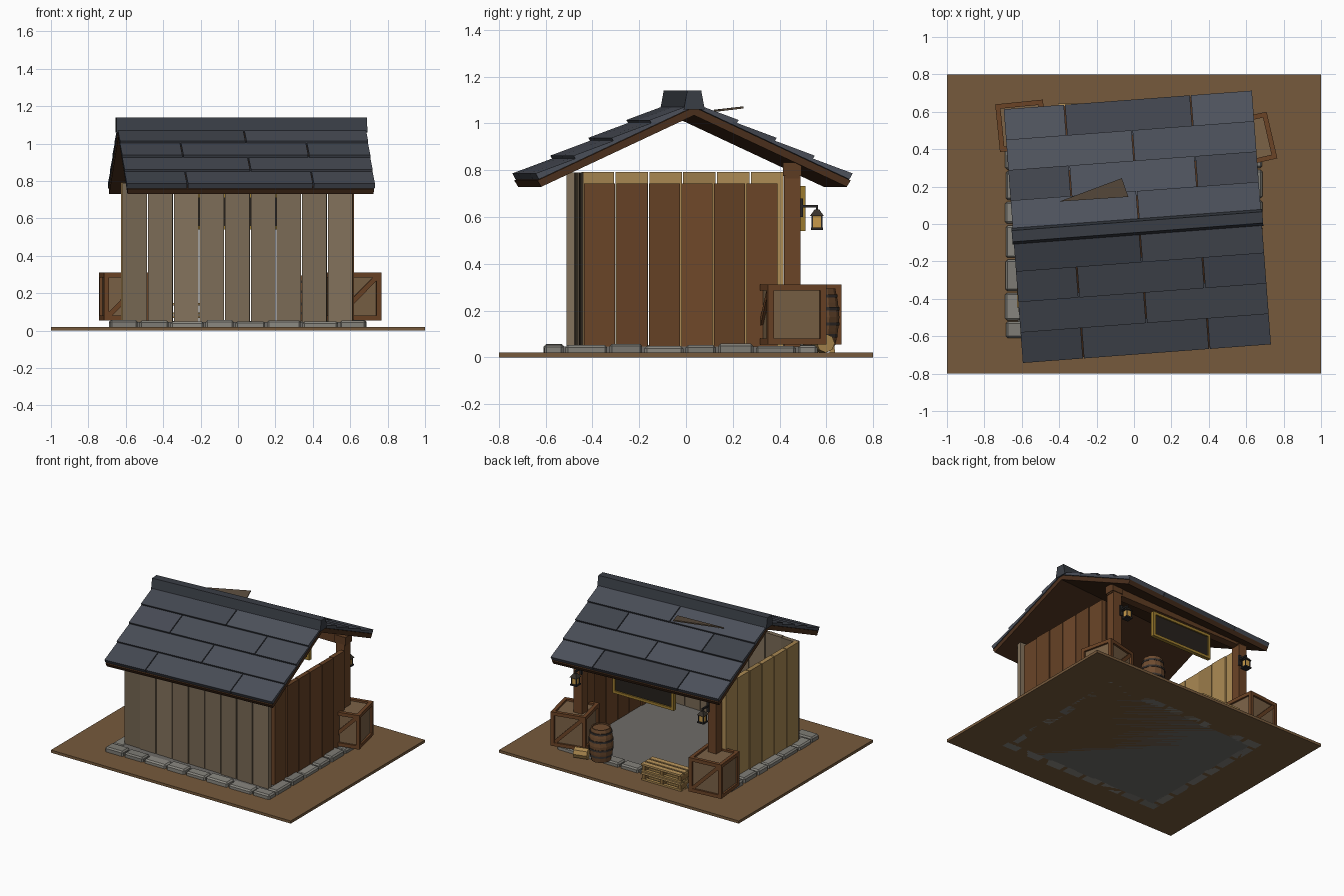
import bpy, bmesh, math, random
from mathutils import Matrix, Vector

if "Cube" in bpy.data.objects:
    bpy.data.objects.remove(bpy.data.objects["Cube"])

random.seed(4)
MATS = {}


def mat(hexcol, tone=1.0):
    key = (hexcol, round(tone, 2))
    if key not in MATS:
        m = bpy.data.materials.new("paint_" + hexcol)
        rgb = [(int(hexcol[i:i + 2], 16) / 255) ** 2.2 * tone for i in (0, 2, 4)]
        m.diffuse_color = (*rgb, 1)
        m.use_nodes = True
        m.node_tree.nodes["Principled BSDF"].inputs["Base Color"].default_value = m.diffuse_color
        MATS[key] = m
    return MATS[key]


def finish(name, bm, col, M=None, bevel=0, tone=1.0):
    bmesh.ops.recalc_face_normals(bm, faces=bm.faces)
    me = bpy.data.meshes.new(name)
    bm.to_mesh(me)
    bm.free()
    ob = bpy.data.objects.new(name, me)
    bpy.context.collection.objects.link(ob)
    ob.matrix_world = M or Matrix()
    me.materials.append(mat(col, tone))
    if bevel:
        b = ob.modifiers.new("bevel", 'BEVEL')
        b.width, b.segments = bevel, 1
    return ob


def box(name, lo, hi, col, M=None, bevel=0, tone=1.0):
    bm = bmesh.new()
    lo, hi = Vector(lo), Vector(hi)
    bmesh.ops.create_cube(bm, size=1, matrix=Matrix.Translation((lo + hi) / 2) @ Matrix.Diagonal((*(hi - lo), 1)))
    return finish(name, bm, col, M, bevel, tone)


def prism(name, a, b, col, M=None, tone=1.0):
    """Solid between two matching polygons a and b."""
    bm = bmesh.new()
    va, vb = [bm.verts.new(p) for p in a], [bm.verts.new(p) for p in b]
    bm.faces.new(va)
    bm.faces.new(vb[::-1])
    for i in range(len(a)):
        j = (i + 1) % len(a)
        bm.faces.new((va[i], va[j], vb[j], vb[i]))
    return finish(name, bm, col, M, 0, tone)


def lathe(name, prof, n, col, M):
    bm = bmesh.new()
    rings = [[bm.verts.new((r * math.cos(2 * math.pi * k / n), r * math.sin(2 * math.pi * k / n), z))
              for k in range(n)] for r, z in prof]
    for p, q in zip(rings, rings[1:]):
        for k in range(n):
            bm.faces.new((p[k], p[(k + 1) % n], q[(k + 1) % n], q[k]))
    bm.faces.new(rings[0])
    bm.faces.new(rings[-1])
    return finish(name, bm, col, M)


def place(x, y, z=0, deg=0):
    return Matrix.Translation((x, y, z)) @ Matrix.Rotation(math.radians(deg), 4, 'Z')


# ground and floor
box("ground", (-1, -.8, 0), (1, .8, .02), "755A3E")
box("floor_slab", (-.62, -.54, 0), (.62, .5, .045), "6E6C68")


# foundation stones around the slab
def stones(p, q, n):
    p, q = Vector(p), Vector(q)
    L = (q - p).length
    ang = math.degrees(math.atan2(q.y - p.y, q.x - p.x))
    cuts = [(i + (random.uniform(-.15, .15) if 0 < i < n else 0)) * L / n for i in range(n + 1)]
    for a, b in zip(cuts, cuts[1:]):
        h, w = random.uniform(.048, .058), random.uniform(.04, .045)
        box("foundation_stone", (a + .005, -w, 0), (b - .005, w, h), "85837C",
            place(p.x, p.y, 0, ang), .01, random.uniform(.8, 1.15))


stones((-.69, -.565), (.69, -.565), 8)
stones((-.69, .52), (.69, .52), 8)
for sx in (-.645, .645):
    stones((sx, -.52), (sx, .475), 6)


# plank walls
def wall(name, p, q, n, top, t, col):
    p, q = Vector(p), Vector(q)
    L = (q - p).length
    M = place(p.x, p.y, 0, math.degrees(math.atan2(q.y - p.y, q.x - p.x)))
    for i in range(n):
        off = random.uniform(-.004, .004)
        box(name, (i * L / n + .003, off - t / 2, .045), ((i + 1) * L / n - .003, off + t / 2, top), col, M,
            0, random.uniform(.82, 1.12))


wall("rear_wall_plank", (-.62, -.455), (.615, -.492), 9, .79, .034, "7D6D59")
wall("right_wall_plank", (.6, -.44), (.6, .395), 6, .743, .034, "6B472C")
wall("left_wall_plank", (-.605, -.45), (-.605, .42), 6, .793, .034, "A58552")

# posts, beam and hanging lanterns
box("front_beam", (-.6, .425, .765), (.6, .485, .83), "5E3E27")
for s in (-1, 1):
    px = s * .56
    box("post", (px - .035, .42, .045), (px + .035, .49, .82), "6B462B")
    box("post_cap", (px - .045, .415, .775), (px + .045, .495, .832), "5E3E27")
    lx = s * .53
    box("lantern_bracket", (lx - .01, .487, .6), (lx + .01, .5, .68), "2B2A2A")
    box("lantern_arm", (lx - .006, .49, .64), (lx + .006, .565, .652), "2B2A2A")
    L = place(lx, .56)
    box("lantern_hook", (-.004, -.004, .625), (.004, .004, .645), "2B2A2A", L)
    box("lantern_base", (-.026, -.026, .545), (.026, .026, .556), "2B2A2A", L)
    box("lantern_glass", (-.018, -.018, .556), (.018, .018, .606), "C79A4C", L)
    for a in (-1, 1):
        for b in (-1, 1):
            box("lantern_bar", (a * .02 - .003, b * .02 - .003, .55), (a * .02 + .003, b * .02 + .003, .608), "2B2A2A", L)
    sq = [(-1, -1), (1, -1), (1, 1), (-1, 1)]
    prism("lantern_cap", [(a * .029, b * .029, .605) for a, b in sq], [(a * .01, b * .01, .632) for a, b in sq], "3A352E", L)

# blank sign board
box("sign_board", (-.24, .488, .555), (.24, .502, .72), "2A2622")
for z in (.54, .712):
    box("sign_frame_rail", (-.255, .484, z), (.255, .512, z + .02), "9A7A32")
for x in (-.255, .235):
    box("sign_frame_side", (x, .484, .56), (x + .02, .512, .712), "9A7A32")

# roof, twisted slightly on the walls
R = place(.018, -.015, 0, 4.3)
SL, HALF = .467, .667


def across(name, pts, x0, x1, col, tone=1.0):
    return prism(name, [(x0, y, z) for y, z in pts], [(x1, y, z) for y, z in pts], col, R, tone)


for s in (-1, 1):
    across("roof_deck", [(0, 1.035), (s * .655, 1.035 - SL * .655), (s * .672, 1.07 - SL * .672), (0, 1.07)],
           -.66, .66, "4C3322")
    for i in range(4):
        yo = .68 - i * .163
        yi = max(yo - .19, 0)
        T = lambda y: 1.072 - SL * y
        prof = [(s * (yo - .014), T(yo - .014)), (s * yo, T(yo) + .032), (s * yi, T(yi) + .014), (s * yi, T(yi))]
        cuts = (-.668, -.34, .335, .668) if i % 2 == 0 else (-.668, .01, .668)
        for a, b in zip(cuts, cuts[1:]):
            across("roof_slate", prof, a + .003, b - .003, "4A4E57", random.uniform(.75, 1.15))
across("ridge_cap", [(-.045, 1.06), (-.03, 1.14), (.03, 1.14), (.045, 1.06)], -.672, .672, "3C4047")

# loose patch board stuck in the roof
tri = [(-.4, .12, 1.05), (-.03, .145, 1.052), (-.065, .245, 1.064)]
prism("loose_roof_board", tri, [(x, y, z + .009) for x, y, z in tri], "5A4D40")


# crates
def crate(x, y, deg):
    M = place(x, y, .055, deg)
    h, w, t = .128, .026, .014
    box("crate_panel", (-h + t, -h + t, t), (h - t, h - t, 2 * h - t), "7A6248", M)
    for a in (-1, 1):
        for b in (-1, 1):
            e = lambda k: sorted((k * h, k * (h - w)))
            (a0, a1), (b0, b1) = e(a), e(b)
            box("crate_corner", (a0, b0, 0), (a1, b1, 2 * h), "6B452A", M)
            box("crate_rail_x", (-h, a0, b0 + h), (h, a1, b1 + h), "6B452A", M)
            box("crate_rail_y", (a0, -h, b0 + h), (a1, h, b1 + h), "6B452A", M)
    for deg2 in (0, 180):
        D = M @ Matrix.Translation((0, 0, h)) @ Matrix.Rotation(math.radians(deg2), 4, 'Z')
        D = D @ Matrix.Rotation(math.radians(-45), 4, 'Y')
        box("crate_brace", (-.145, -h + .003, -.013), (.145, -h + t + .002, .013), "6B452A", D)


crate(.613, .447, 13)
crate(-.602, .525, 5.7)

# barrel with hoops
B = place(.31, .57, .05)
lathe("barrel", [(.068, 0), (.08, .06), (.086, .122), (.08, .185), (.068, .245), (.06, .245), (.06, .235)], 12, "6E4D33", B)
for z, r in ((.035, .078), (.085, .086), (.15, .087), (.205, .079)):
    lathe("barrel_hoop", [(r, z), (r, z + .014)], 12, "3A3532", B)

# short log lying beside the barrel
lathe("cut_log", [(.04, -.05), (.04, .05)], 8, "A98750",
      place(.46, .585, .06, 15) @ Matrix.Rotation(math.pi / 2, 4, 'Y'))

# stacked pallets
P = place(-.24, .575, 0, 0)
for k in range(2):
    z = .02 + k * .065
    for x in (-.15, 0, .15):
        box("pallet_block", (x - .014, -.06, z + .012), (x + .014, .06, z + .05), "8A6A3E", P)
    for y in (-.05, 0, .05):
        box("pallet_slat", (-.165, y - .019, z + .048), (.165, y + .019, z + .062), "B8945C", P)
        box("pallet_runner", (-.165, y - .012, z), (.165, y + .012, z + .013), "A98750", P)
